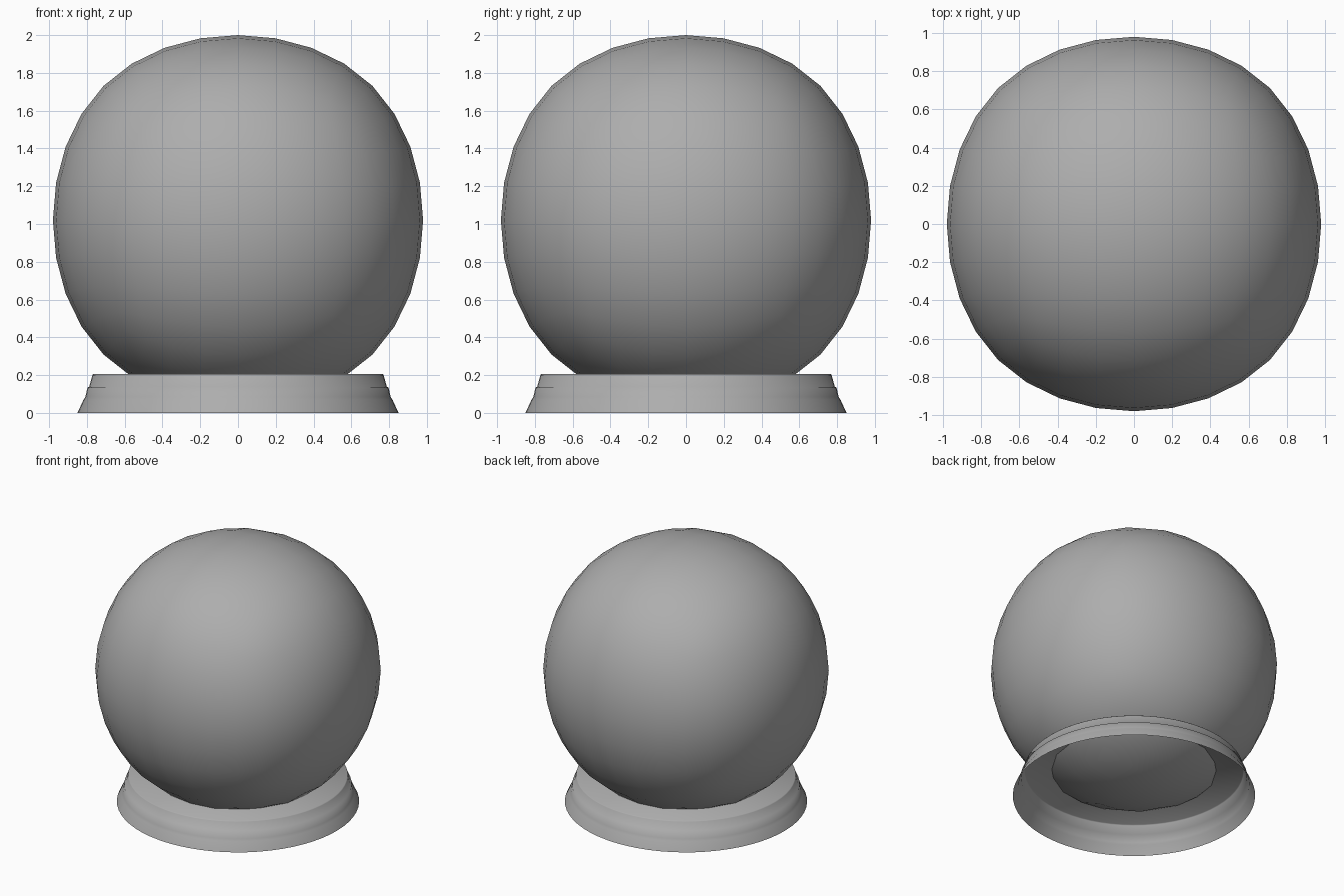
import bpy, bmesh, math

if "Cube" in bpy.data.objects:
    bpy.data.objects.remove(bpy.data.objects["Cube"])

grey = bpy.data.materials.new("dark_grey")
grey.diffuse_color = (0.42, 0.42, 0.42, 1)
grey.use_nodes = True
grey.node_tree.nodes["Principled BSDF"].inputs["Base Color"].default_value = grey.diffuse_color

# Globe: a cube rounded by subdivision (32 sides around)
bpy.ops.mesh.primitive_cube_add(size=2 * 0.98 / 0.8395, location=(0, 0, 1.02))
globe = bpy.context.object
globe.name = "globe"
sub = globe.modifiers.new("round", 'SUBSURF')
sub.levels = sub.render_levels = 3
bpy.ops.object.modifier_apply(modifier="round")
bpy.ops.object.shade_smooth()
globe.data.materials.append(grey)

# Base: flared stepped shell, closed on top and open underneath
SIDES = 64
profile = [(0.85, 0), (0.818, 0.07), (0.808, 0.085), (0.797, 0.134),
           (0.788, 0.138), (0.771, 0.20), (0.765, 0.206)]
bm = bmesh.new()
rings = []
for r, z in profile:
    rings.append([bm.verts.new((r * math.cos(2 * math.pi * i / SIDES),
                                r * math.sin(2 * math.pi * i / SIDES), z))
                  for i in range(SIDES)])
for low, high in zip(rings, rings[1:]):
    for i in range(SIDES):
        j = (i + 1) % SIDES
        bm.faces.new((low[i], low[j], high[j], high[i]))
bm.faces.new(rings[-1])
mesh = bpy.data.meshes.new("base")
bm.to_mesh(mesh)
bm.free()
base = bpy.data.objects.new("base", mesh)
bpy.context.collection.objects.link(base)
bpy.ops.object.select_all(action='DESELECT')
base.select_set(True)
bpy.context.view_layer.objects.active = base
bpy.ops.object.shade_smooth_by_angle(angle=math.radians(60))
mesh.materials.append(grey)
